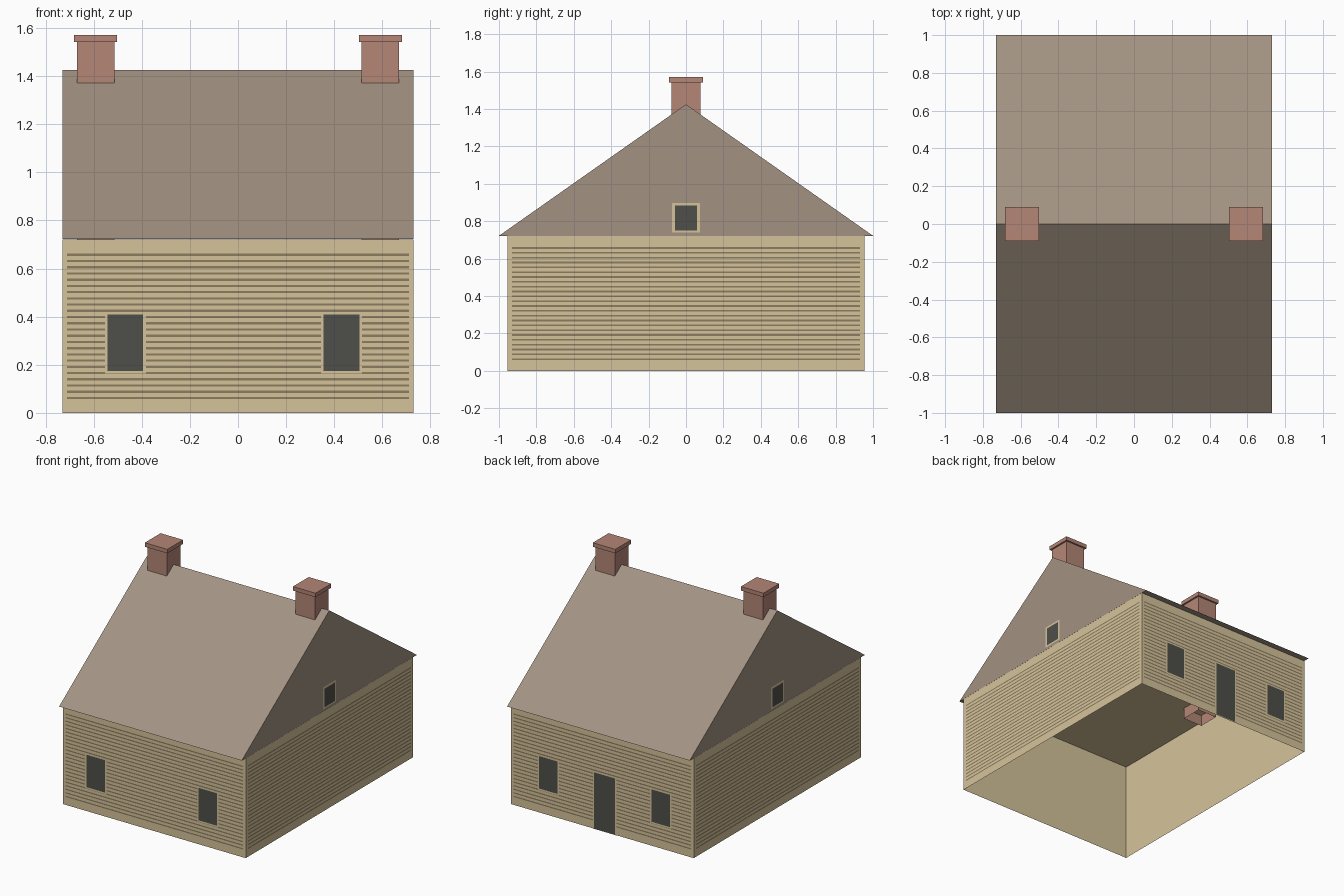
import bpy
import bmesh
from mathutils import Vector

default = bpy.data.objects.get("Cube")
if default:
    bpy.data.objects.remove(default, do_unlink=True)


def material(name, hex_code):
    """Flat colour from an sRGB hex string."""
    channels = [int(hex_code[i:i + 2], 16) / 255 for i in (0, 2, 4)]
    colour = [((c + 0.055) / 1.055) ** 2.4 for c in channels] + [1]
    mat = bpy.data.materials.new(name)
    mat.use_nodes = True
    mat.diffuse_color = colour
    mat.node_tree.nodes["Principled BSDF"].inputs["Base Color"].default_value = colour
    return mat


TAN = material("tan wall", "d5c39b")
GROOVE = material("siding groove brown", "8b7c60")
ROOF = material("weathered roof brown", "a29282")
BRICK = material("brick red", "b48676")
DARK = material("dark opening", "4e4f4a")


def add_object(name, bm, mat):
    mesh = bpy.data.meshes.new(name)
    bm.to_mesh(mesh)
    bm.free()
    mesh.materials.append(mat)
    obj = bpy.data.objects.new(name, mesh)
    bpy.context.collection.objects.link(obj)
    return obj


def box(name, low, high, mat, open_bottom=False):
    """Box between two corners, optionally without its floor."""
    bm = bmesh.new()
    low, high = Vector(low), Vector(high)
    bmesh.ops.create_cube(bm, size=1)
    if open_bottom:
        floor = [f for f in bm.faces if f.normal.z < -0.5]
        bmesh.ops.delete(bm, geom=floor, context="FACES_ONLY")
    for v in bm.verts:
        v.co = (low + high) / 2 + v.co * (high - low)
    return add_object(name, bm, mat)


def wall_panel(bm, side, a0, a1, z0, z1, gap):
    """Flat panel just outside a wall, spanning a0..a1 along it."""
    axis, sign = side
    offset = sign * ((HALF_X if axis == "x" else HALF_Y) + gap)
    corners = [(a0, z0), (a1, z0), (a1, z1), (a0, z1)]
    points = [(offset, a, z) if axis == "x" else (a, offset, z) for a, z in corners]
    face = bm.faces.new([bm.verts.new(p) for p in points])
    face.normal_update()
    outward = Vector((sign, 0, 0)) if axis == "x" else Vector((0, sign, 0))
    if face.normal.dot(outward) < 0:
        face.normal_flip()


HALF_X, HALF_Y, EAVE = 0.73, 0.954, 0.722
SIDES = {"front": ("y", -1), "back": ("y", 1), "left": ("x", 1), "right": ("x", -1)}

# Wall shell with a ceiling and no floor
box("walls", (-HALF_X, -HALF_Y, 0), (HALF_X, HALF_Y, EAVE - 0.0006), TAN, open_bottom=True)

# Siding grooves on all four walls
ROWS, FIRST, LAST, THICK = 24, 0.062, 0.657, 0.009
for label, side in SIDES.items():
    bm = bmesh.new()
    half = 0.93 if side[0] == "x" else 0.71
    for row in range(ROWS):
        z = FIRST + (LAST - FIRST) * row / (ROWS - 1)
        wall_panel(bm, side, -half, half, z - THICK / 2, z + THICK / 2, 0.0012)
    add_object(label + "_siding", bm, GROOVE)

# Gable roof: triangular profile extruded along x
bm = bmesh.new()
profile = [(-1, EAVE), (1, EAVE), (0, 1.425)]
face = bm.faces.new([bm.verts.new((-HALF_X, y, z)) for y, z in profile])
extruded = bmesh.ops.extrude_face_region(bm, geom=[face], use_keep_orig=True)["geom"]
for v in extruded:
    if isinstance(v, bmesh.types.BMVert):
        v.co.x = HALF_X
bmesh.ops.recalc_face_normals(bm, faces=bm.faces)
add_object("roof", bm, ROOF)

# Chimneys, hollow below, each with a cap
for label, x in (("left", 0.592), ("right", -0.592)):
    w, c = 0.078, 0.09
    box(label + "_chimney", (x - w, -w, 0.64), (x + w, w, 1.542), BRICK, open_bottom=True)
    box(label + "_chimney_cap", (x - c, -c, 1.542), (x + c, c, 1.571), BRICK)


def opening(name, side, centre, half, z0, z1, trim, trim_below):
    """Dark panel framed by tan trim."""
    bm = bmesh.new()
    wall_panel(bm, side, centre - half - trim, centre + half + trim,
               z0 - trim_below, z1 + trim, 0.0026)
    add_object(name + "_trim", bm, TAN)
    bm = bmesh.new()
    wall_panel(bm, side, centre - half, centre + half, z0, z1, 0.004)
    add_object(name + "_panel", bm, DARK)


# Windows on the long walls, door at the back
for label in ("front", "back"):
    for where, x in (("left", 0.43), ("right", -0.468)):
        opening(f"{label}_{where}_window", SIDES[label], x, 0.074, 0.175, 0.409, 0.011, 0.011)
opening("back_door", SIDES["back"], -0.02, 0.084, 0.004, 0.409, 0.011, 0.004)

# Small attic windows in both gables
for label in ("left", "right"):
    opening(label + "_attic_window", SIDES[label], 0, 0.059, 0.75, 0.883, 0.015, 0.011)
